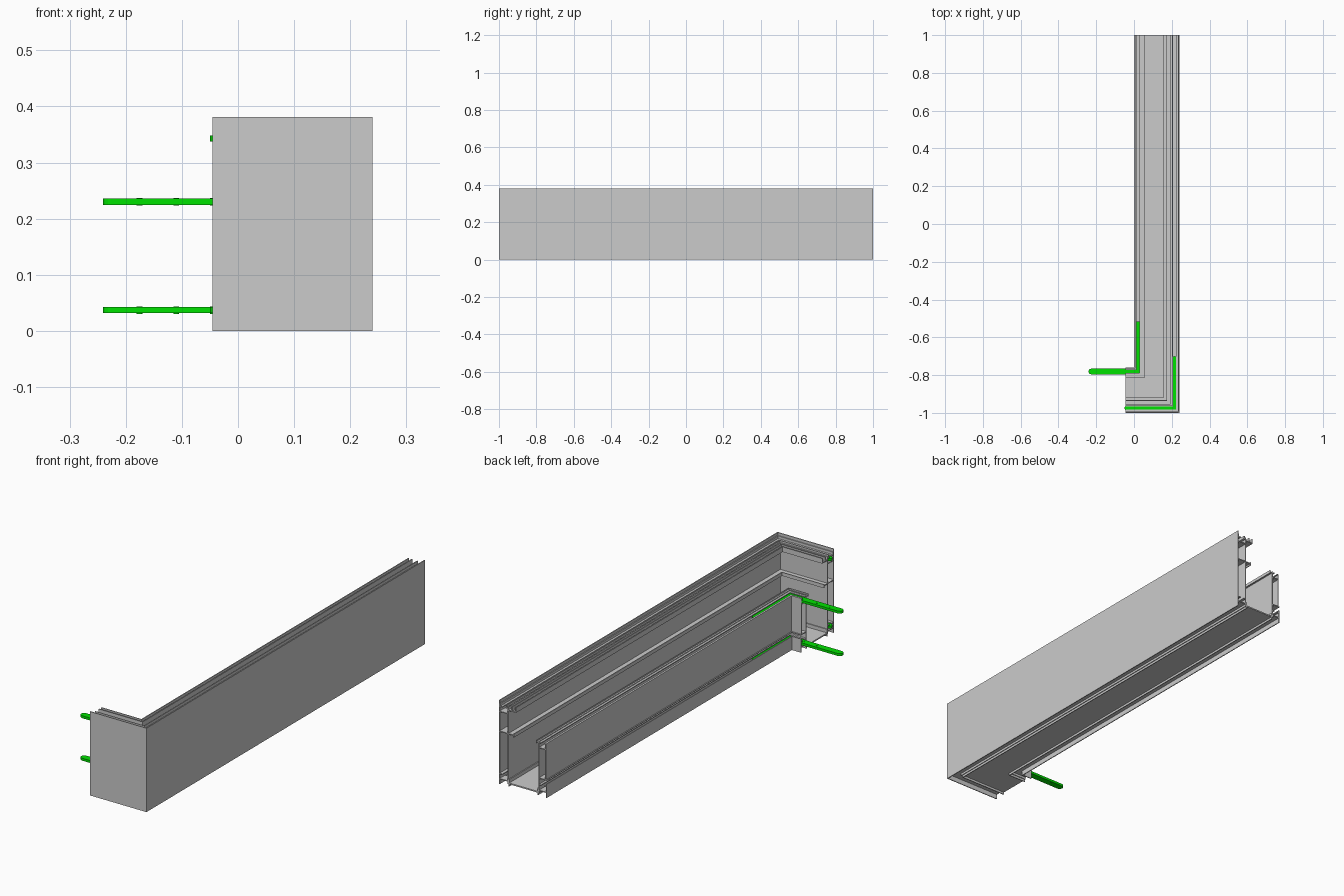
import bpy, bmesh, math

if "Cube" in bpy.data.objects:
    bpy.data.objects.remove(bpy.data.objects["Cube"])

XO, YO, XE, YE = 0.24, -1.0, -0.045, 1.0   # outer corner and the two cut ends


def sweep(name, rects):
    """Sweep section rectangles (d0, d1, z0, z1) round the mitred corner; d = inset from outer face."""
    bm = bmesh.new()
    for d0, d1, z0, z1 in rects:
        rings = []
        for k in range(3):
            ring = []
            for d, z in ((d0, z0), (d1, z0), (d1, z1), (d0, z1)):
                x, y = ((XE, YO + d), (XO - d, YO + d), (XO - d, YE))[k]
                ring.append(bm.verts.new((x, y, z)))
            rings.append(ring)
        for a, b in zip(rings, rings[1:]):
            for i in range(4):
                j = (i + 1) % 4
                bm.faces.new((a[i], a[j], b[j], b[i]))
        bm.faces.new(rings[0][::-1])
        bm.faces.new(rings[2])
    bmesh.ops.recalc_face_normals(bm, faces=bm.faces)
    me = bpy.data.meshes.new(name)
    bm.to_mesh(me)
    bm.free()
    ob = bpy.data.objects.new(name, me)
    bpy.context.collection.objects.link(ob)
    return ob


def slot(d0, d1, z, gap0, gap1, t=0.004):
    """Slotted flange: two lips with a gap between."""
    return [(d0, gap0, z, z + t), (gap1, d1, z, z + t)]


# outer cladding and its carrier rail
sweep("outer_cladding", [(0, 0.004, 0, 0.381)])
sweep("outer_rail",
      [(0.044, 0.048, 0.012, 0.362),
       (0.004, 0.044, 0.328, 0.332),
       (0.004, 0.008, 0.352, 0.368), (0.036, 0.040, 0.352, 0.368),
       (0.048, 0.085, 0.345, 0.349), (0.064, 0.068, 0.349, 0.368), (0.081, 0.085, 0.349, 0.368),
       (0.004, 0.075, 0.238, 0.242), (0.071, 0.075, 0.230, 0.246),
       (0.004, 0.044, 0.022, 0.026)]
      + slot(0.004, 0.048, 0.352, 0.018, 0.033)
      + slot(0.004, 0.044, 0.046, 0.018, 0.033))

# floor trough between the rails
sweep("floor_trough", [(0.048, 0.198, 0.012, 0.018),
                       (0.048, 0.052, 0.002, 0.034), (0.194, 0.198, 0.002, 0.034)])

# inner rail, its face sheet and lower skirt
sweep("inner_rail",
      [(0.198, 0.202, 0.012, 0.246), (0.185, 0.198, 0.238, 0.242), (0.185, 0.188, 0.234, 0.248),
       (0.202, 0.236, 0.216, 0.220), (0.202, 0.240, 0.078, 0.082),
       (0.202, 0.236, 0.022, 0.026)]
      + slot(0.202, 0.236, 0.240, 0.212, 0.227)
      + slot(0.202, 0.236, 0.048, 0.212, 0.227))
sweep("inner_face", [(0.232, 0.236, 0.080, 0.244)])
sweep("inner_skirt", [(0.236, 0.240, 0.0, 0.062)])

green = bpy.data.materials.new("green")
green.diffuse_color = (0.0, 0.75, 0.0, 1)
green.use_nodes = True
green.node_tree.nodes["Principled BSDF"].inputs["Base Color"].default_value = green.diffuse_color


def connector(name, d, z, x_end, y_end, w, t=0.011):
    """Flat L-shaped corner connector with rounded ends and set screws."""
    cx, cy, r = XO - d, YO + d, w / 2
    arc = [math.pi * i / 8 for i in range(9)]
    pts = [(cx + r, cy - r)]
    pts += [(cx + r * math.cos(a), y_end - r + r * math.sin(a)) for a in arc]
    pts += [(cx - r, cy + r)]
    pts += [(x_end + r - r * math.sin(a), cy + r * math.cos(a)) for a in arc]
    bm = bmesh.new()
    f = bm.faces.new([bm.verts.new((x, y, z - t / 2)) for x, y in pts])
    up = bmesh.ops.extrude_face_region(bm, geom=[f])["geom"]
    bmesh.ops.translate(bm, vec=(0, 0, t), verts=[v for v in up if isinstance(v, bmesh.types.BMVert)])
    bmesh.ops.recalc_face_normals(bm, faces=bm.faces)
    # screws
    for i in range(1, 4):
        s = i / 4
        for x, y in ((cx + (x_end - cx) * s, cy), (cx, cy + (y_end - cy) * s)):
            ret = bmesh.ops.create_cone(bm, cap_ends=True, segments=12, radius1=0.005,
                                        radius2=0.005, depth=t + 0.002)
            bmesh.ops.translate(bm, vec=(x, y, z), verts=ret["verts"])
    me = bpy.data.meshes.new(name)
    bm.to_mesh(me)
    bm.free()
    me.materials.append(green)
    bpy.context.collection.objects.link(bpy.data.objects.new(name, me))


for level, z in (("lower", 0.037), ("upper", 0.343)):
    connector("outer_connector_" + level, 0.025, z, -0.05, -0.70, 0.026)
for level, z in (("lower", 0.037), ("upper", 0.230)):
    connector("inner_connector_" + level, 0.219, z, -0.241, -0.515, 0.030)
